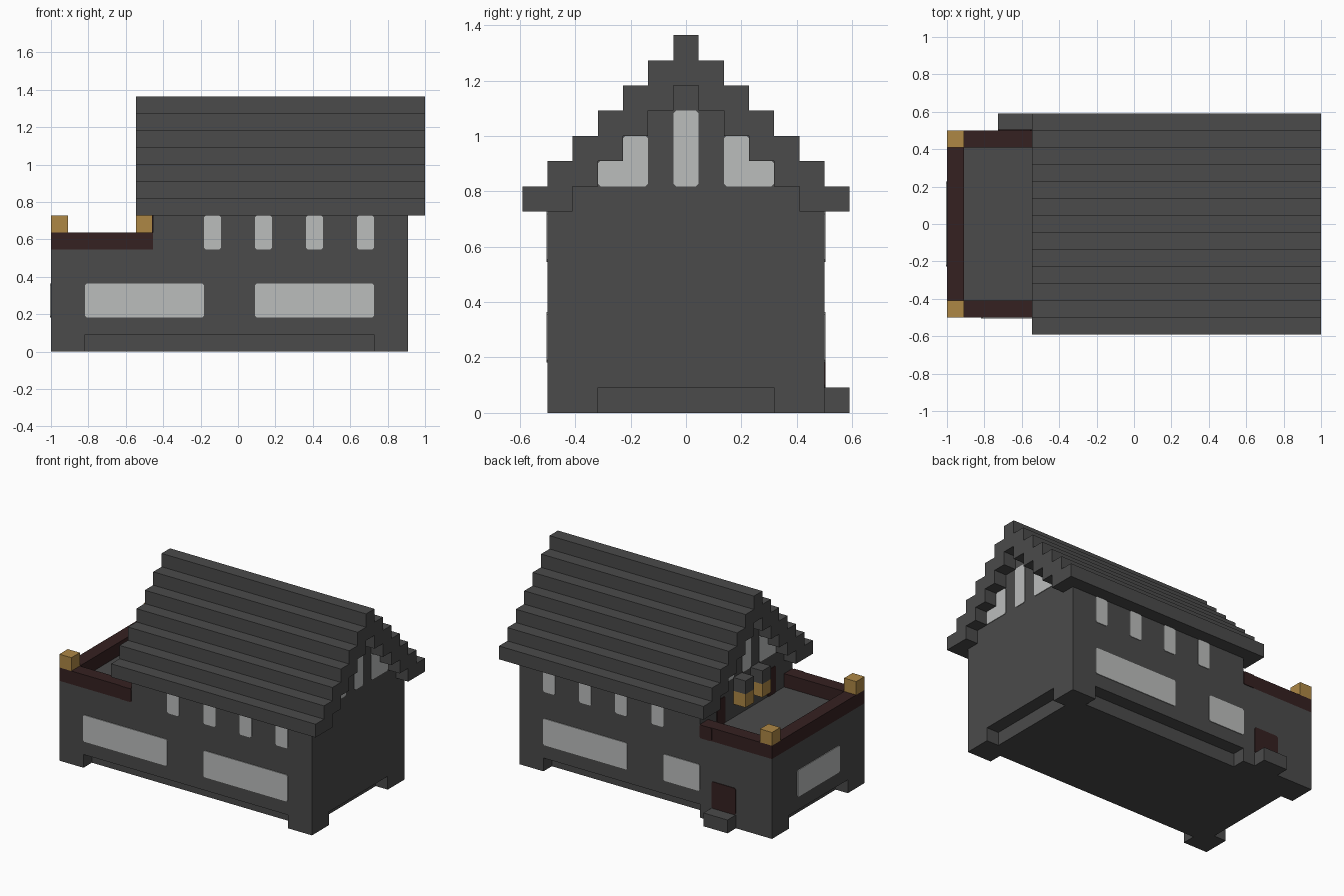
import bpy
import bmesh
from mathutils import Vector

cube = bpy.data.objects.get("Cube")
if cube:
    bpy.data.objects.remove(cube, do_unlink=True)

U = 1 / 11           # one block
T = 0.05             # plate thickness in blocks
LENGTH, DEPTH = 21, 11


def material(name, r, g, b):
    m = bpy.data.materials.new(name)
    m.use_nodes = True
    m.diffuse_color = (r, g, b, 1)
    m.node_tree.nodes["Principled BSDF"].inputs["Base Color"].default_value = (r, g, b, 1)
    return m


STONE = material("dark grey stone", 0.069, 0.069, 0.069)
GLASS = material("pale window", 0.5, 0.51, 0.505)
WOOD = material("dark red wood", 0.036, 0.015, 0.015)
GOLD = material("lantern gold", 0.42, 0.245, 0.06)


def place(x, y, z):
    """Block coordinates to model space."""
    return Vector((x * U - 1, (y - DEPTH / 2) * U, z * U))


def prism(name, mat, profile, start, end, axis="x", chamfer=0):
    """Extrude a profile along x (profile is y, z) or along y (profile is x, z)."""
    bm = bmesh.new()
    at = (lambda p, d: place(d, *p)) if axis == "x" else (lambda p, d: place(p[0], d, p[1]))
    face = bm.faces.new([bm.verts.new(at(p, start)) for p in profile])
    out = bmesh.ops.extrude_face_region(bm, geom=[face])
    shift = at(profile[0], end) - at(profile[0], start)
    moved = [v for v in out["geom"] if isinstance(v, bmesh.types.BMVert)]
    bmesh.ops.translate(bm, verts=moved, vec=shift)
    if chamfer:
        k = 0 if axis == "x" else 1
        edges = [e for e in bm.edges if abs(e.verts[0].co[k] - e.verts[1].co[k]) > 1e-5]
        bmesh.ops.bevel(bm, geom=edges, offset=chamfer * U, segments=1, affect="EDGES")
    bmesh.ops.recalc_face_normals(bm, faces=bm.faces)
    mesh = bpy.data.meshes.new(name)
    bm.to_mesh(mesh)
    bm.free()
    mesh.materials.append(mat)
    ob = bpy.data.objects.new(name, mesh)
    bpy.context.scene.collection.objects.link(ob)
    return ob


def rect(a0, a1, z0, z1):
    return [(a0, z0), (a1, z0), (a1, z1), (a0, z1)]


def box(name, mat, x0, x1, y0, y1, z0, z1):
    return prism(name, mat, rect(y0, y1, z0, z1), x0, x1)


def plate(name, mat, profile, wall, side, axis):
    """Thin pane lying on a wall; side is the outward direction."""
    return prism(name, mat, profile, wall - side * T, wall + side * T, axis, 0.1)


def steps(first, count, z):
    """Right half of a stepped outline, one block in per block up."""
    return [p for s in range(count) for p in ((first - s, z + s), (first - s, z + s + 1))]


def mirrored(half):
    mid = DEPTH / 2
    return [(mid + y, z) for y, z in half] + [(mid - y, z) for y, z in reversed(half)]


# Base with recessed edges and corner feet
box("base_core", STONE, 1, LENGTH - 1, 1, DEPTH - 1, 0, 1)
for x in (0, LENGTH - 2):
    for y in (0, DEPTH - 2):
        box("corner_foot", STONE, x, x + 2, y, y + 2, 0, 1)
box("door_footing", STONE, 2, 6, DEPTH - 1, DEPTH, 0, 1)
box("back_step", STONE, 3, 5, DEPTH, DEPTH + 1, 0, 1)

# Lower storey, upper storey with stepped gables
box("lower_storey", STONE, 0, LENGTH, 0, DEPTH, 1, 6)
prism("upper_storey", STONE,
      mirrored([(5.5, 6), (5.5, 8)] + steps(4.5, 5, 8)), 6, LENGTH)

# Stepped roof shell, open below at both overhanging ends
outer = mirrored(steps(6.5, 7, 8))
inner = mirrored(steps(4.5, 5, 8))
prism("stepped_roof", STONE, outer + inner[::-1], 5, LENGTH + 1)

# Terrace railing and corner lanterns
box("end_rail", WOOD, 0, 1, 1, DEPTH - 1, 6, 7)
for y in (0, DEPTH - 1):
    box("side_rail", WOOD, 0, 6, y, y + 1, 6, 7)
    box("corner_lantern", GOLD, 0, 1, y, y + 1, 7, 8)
    wall, side = (0, -1) if y == 0 else (DEPTH, 1)
    plate("rail_end", WOOD, rect(5, 6, 6, 7), wall, side, "y")

# Hanging lanterns and wooden panels on the terrace wall
for y in (4, 6):
    box("hanging_lantern", GOLD, 5, 6, y, y + 1, 7, 8)
    box("lantern_bracket", STONE, 5, 6, y, y + 1, 8, 9)
for y in (2, 8):
    plate("terrace_panel", WOOD, rect(y, y + 1, 6, 8), 6, -1, "x")

# Long-side windows and back door
for wall, side, lower in ((0, -1, ((2, 9), (12, 19))), (DEPTH, 1, ((6, 9), (12, 19)))):
    for a, b in lower:
        plate("wide_window", GLASS, rect(a, b, 2, 4), wall, side, "y")
    for a in (9, 12, 15, 18):
        plate("narrow_window", GLASS, rect(a, a + 1, 6, 8), wall, side, "y")
plate("back_door", WOOD, rect(3, 5, 1, 3), DEPTH, 1, "y")
plate("end_window", GLASS, rect(3, 8, 2, 4), 0, -1, "x")

# Gable windows at both ends
stepped = [(2, 9), (4, 9), (4, 11), (3, 11), (3, 10), (2, 10)]
for wall, side in ((6, -1), (LENGTH, 1)):
    plate("gable_window_middle", GLASS, rect(5, 6, 9, 12), wall, side, "x")
    plate("gable_window_front", GLASS, stepped, wall, side, "x")
    plate("gable_window_back", GLASS, [(DEPTH - y, z) for y, z in stepped], wall, side, "x")
